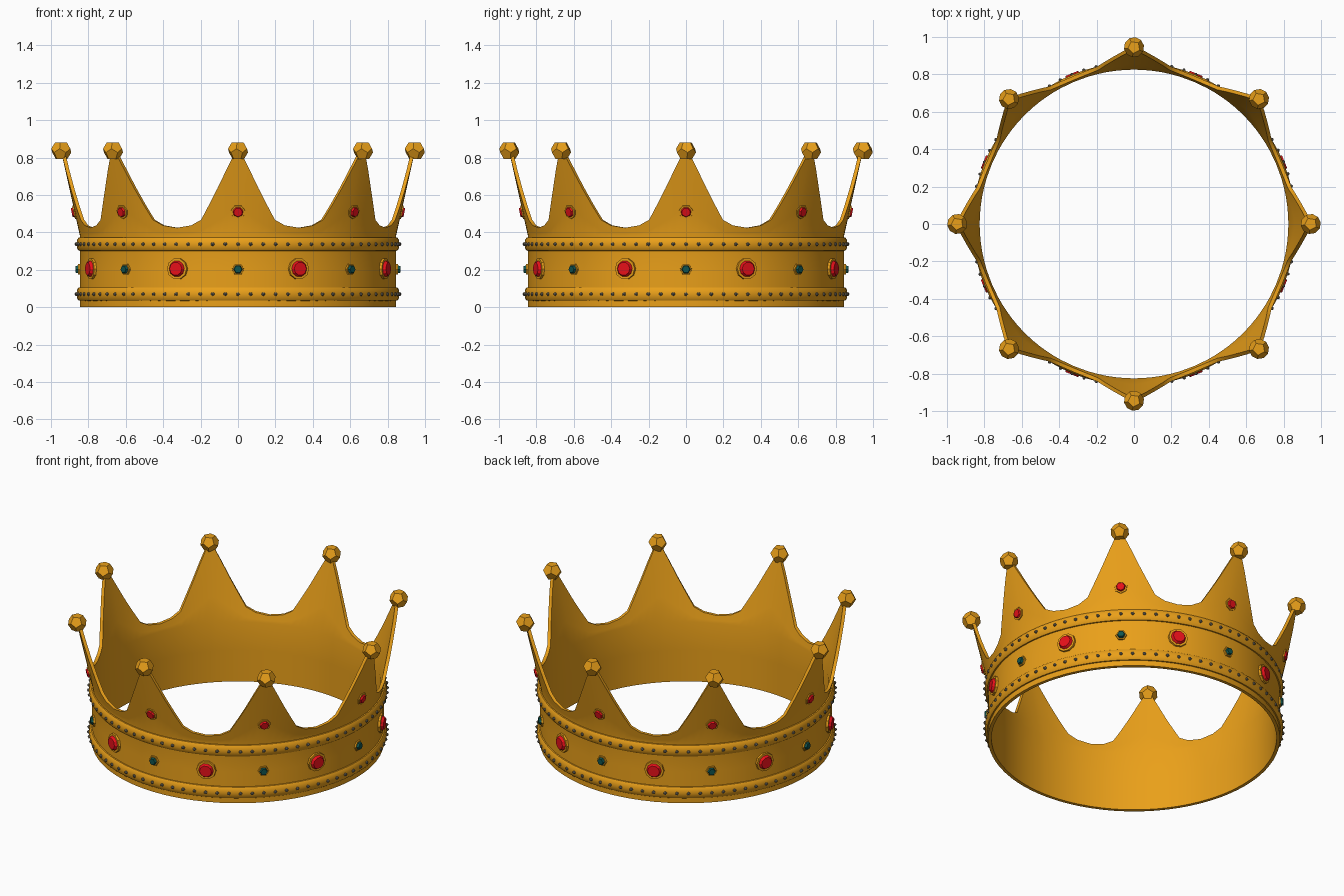
import bpy, bmesh
from math import sin, cos, pi, radians
from mathutils import Matrix, Vector

if "Cube" in bpy.data.objects:
    bpy.data.objects.remove(bpy.data.objects["Cube"])


def material(name, rgb):
    m = bpy.data.materials.new(name)
    m.diffuse_color = (*rgb, 1)
    m.use_nodes = True
    m.node_tree.nodes["Principled BSDF"].inputs["Base Color"].default_value = m.diffuse_color
    return m


GOLD = material("gold", (0.82, 0.35, 0.01))
RED = material("red_gem", (0.8, 0.005, 0.01))
TEAL = material("teal_gem", (0.005, 0.09, 0.08))
STEEL = material("dark_stud", (0.2, 0.18, 0.14))


def finish(name, bm, mat, smooth_angle=None):
    bmesh.ops.recalc_face_normals(bm, faces=bm.faces)
    me = bpy.data.meshes.new(name)
    bm.to_mesh(me)
    bm.free()
    if smooth_angle:
        me.shade_smooth()
        me.set_sharp_from_angle(angle=radians(smooth_angle))
    me.materials.append(mat)
    ob = bpy.data.objects.new(name, me)
    bpy.context.collection.objects.link(ob)
    return ob


def ring_loft(name, columns, mat, smooth_angle):
    """Join closed (radius, z) sections, each at an angle in degrees, into a ring."""
    bm = bmesh.new()
    cols = []
    for deg, section in columns:
        a = radians(deg)
        cols.append([bm.verts.new((r * sin(a), -r * cos(a), z)) for r, z in section])
    n = len(cols[0])
    for i, c in enumerate(cols):
        d = cols[(i + 1) % len(cols)]
        for j in range(n):
            k = (j + 1) % n
            bm.faces.new((c[j], d[j], d[k], c[k]))
    return finish(name, bm, mat, smooth_angle)


def outward(deg, r, z, tilt=0):
    """Placement on the crown wall with local z pointing outward."""
    return (Matrix.Rotation(radians(deg), 4, 'Z') @ Matrix.Translation((0, -r, z))
            @ Matrix.Rotation(radians(90 + tilt), 4, 'X'))


# Crown wall: band with eight flaring points
half_edge = [(0, 0.83), (1.2, 0.82), (4, 0.73), (7, 0.635), (10, 0.55),
             (13.2, 0.467), (17, 0.437), (22.5, 0.424)]
edge = [(-a, z) for a, z in half_edge[-2:0:-1]] + half_edge


def wall_radius(z):
    return 0.845 + 0.1 * max(0, (z - 0.38) / 0.45)


columns = []
for s in range(8):
    for a, top in edge:
        zs = [0, 0.2, 0.38] + [0.38 + (top - 0.38) * t for t in (0.33, 0.67, 1)]
        outer = [(wall_radius(z), z) for z in zs]
        inner = [(r - 0.02, z) for r, z in reversed(outer)]
        columns.append((s * 45 + a, outer + inner))
ring_loft("crown_wall", columns, GOLD, 35)

# Rounded mouldings around the band
for name, z0 in (("lower_moulding", 0.07), ("upper_moulding", 0.337)):
    sec = [(0.835, -0.037), (0.852, -0.035), (0.86, -0.024), (0.864, 0),
           (0.86, 0.024), (0.852, 0.035), (0.835, 0.037)]
    sec = [(r, z + z0) for r, z in sec]
    ring_loft(name, [(i * 3.75, sec) for i in range(96)], GOLD, 35)

# Small studs along each moulding
for name, z0 in (("lower_studs", 0.07), ("upper_studs", 0.337)):
    bm = bmesh.new()
    for i in range(80):
        bmesh.ops.create_icosphere(bm, subdivisions=1, radius=0.011,
                                   matrix=outward(i * 4.5, 0.864, z0))
    finish(name, bm, STEEL)


def gem(name, deg, r, z, size, depth, mat, sides=8, tilt=0):
    """Faceted gem in a slim gold setting."""
    place = outward(deg, r, z, tilt)
    for part, rad, top, h, m in ((name + "_setting", size * 1.05, size, depth * 0.45, GOLD),
                                 (name, size, size * 0.62, depth, mat)):
        bm = bmesh.new()
        bmesh.ops.create_cone(bm, cap_ends=True, segments=sides, radius1=rad,
                              radius2=top, depth=h + 0.01,
                              matrix=place @ Matrix.Translation((0, 0, (h - 0.01) / 2))
                              @ Matrix.Rotation(pi / sides, 4, 'Z'))
        finish(part, bm, m)


def point_ball(name, centre, radius):
    """Dodecahedron made from the face centres of an icosahedron."""
    ico = bmesh.new()
    bmesh.ops.create_icosphere(ico, subdivisions=1, radius=1)
    bm = bmesh.new()
    for f in ico.faces:
        bm.verts.new(f.calc_center_median().normalized() * radius + centre)
    ico.free()
    bmesh.ops.convex_hull(bm, input=bm.verts)
    bmesh.ops.dissolve_limit(bm, angle_limit=0.05, verts=bm.verts, edges=bm.edges)
    bmesh.ops.rotate(bm, verts=bm.verts, cent=centre,
                     matrix=Matrix.Rotation(radians(9), 3, 'Z'))
    finish(name, bm, GOLD)


# Gems and balls, once per point
for i in range(8):
    a = i * 45
    gem(f"band_red_gem_{i}", a + 22.5, 0.843, 0.205, 0.057, 0.028, RED, 10)
    gem(f"band_teal_gem_{i}", a, 0.843, 0.202, 0.032, 0.025, TEAL, 6)
    gem(f"point_red_gem_{i}", a, wall_radius(0.51) - 0.002, 0.51, 0.038, 0.018, RED, 7, 12)
    t = radians(a)
    point_ball(f"point_ball_{i}", Vector((0.945 * sin(t), -0.945 * cos(t), 0.837)), 0.055)
